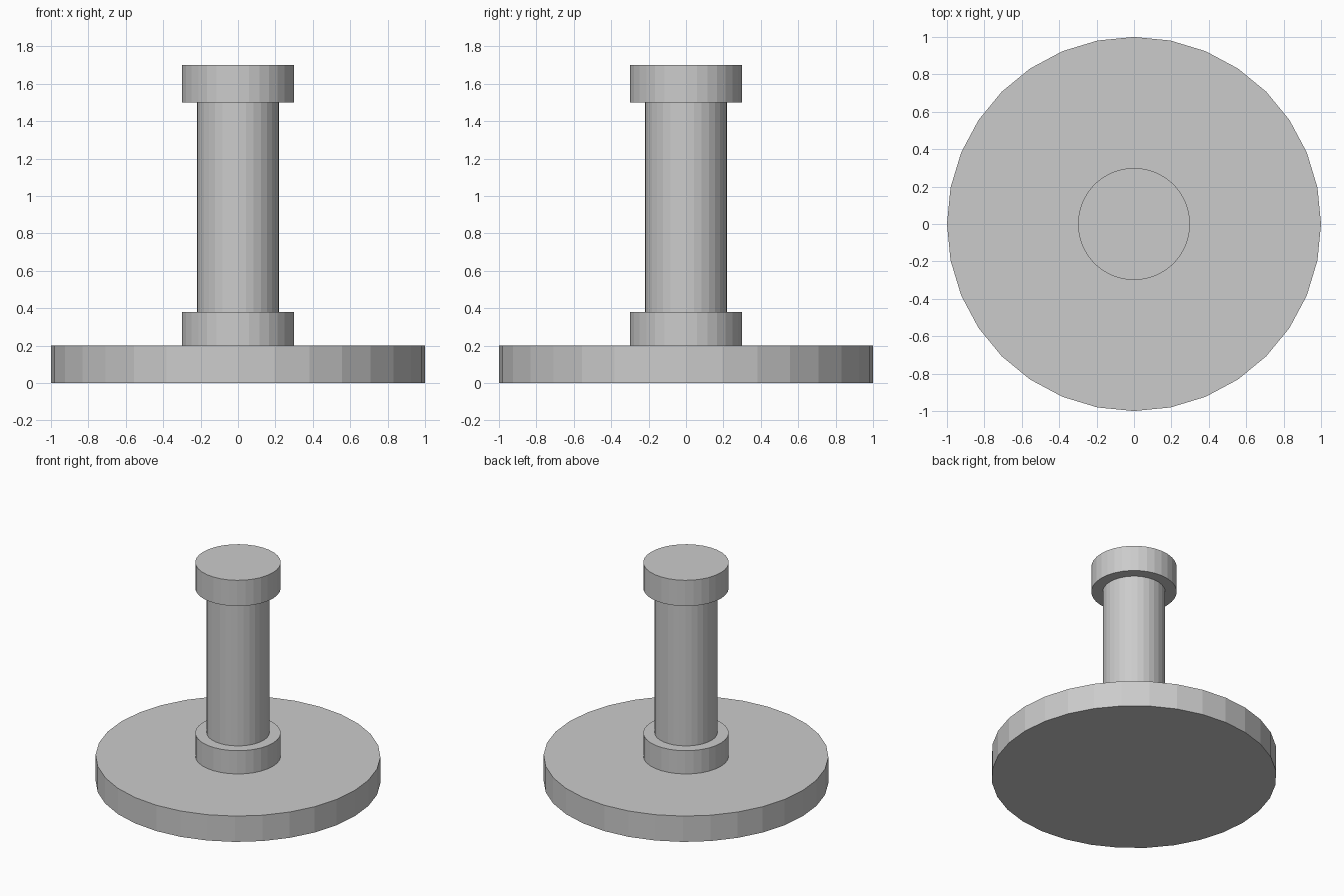
import bpy

if "Cube" in bpy.data.objects:
    bpy.data.objects.remove(bpy.data.objects["Cube"])


def disc(name, radius, z0, z1, sides=32):
    """Upright flat-shaded cylinder between two heights."""
    bpy.ops.mesh.primitive_cylinder_add(
        vertices=sides, radius=radius, depth=z1 - z0, location=(0, 0, (z0 + z1) / 2))
    bpy.context.object.name = name


# Wide round foot
disc("base_plate", 1.0, 0.0, 0.2)
# Collar where the post meets the foot
disc("lower_collar", 0.3, 0.2, 0.38)
# Upright post
disc("post", 0.22, 0.38, 1.5)
# Cap on top of the post
disc("top_cap", 0.3, 1.5, 1.7)
